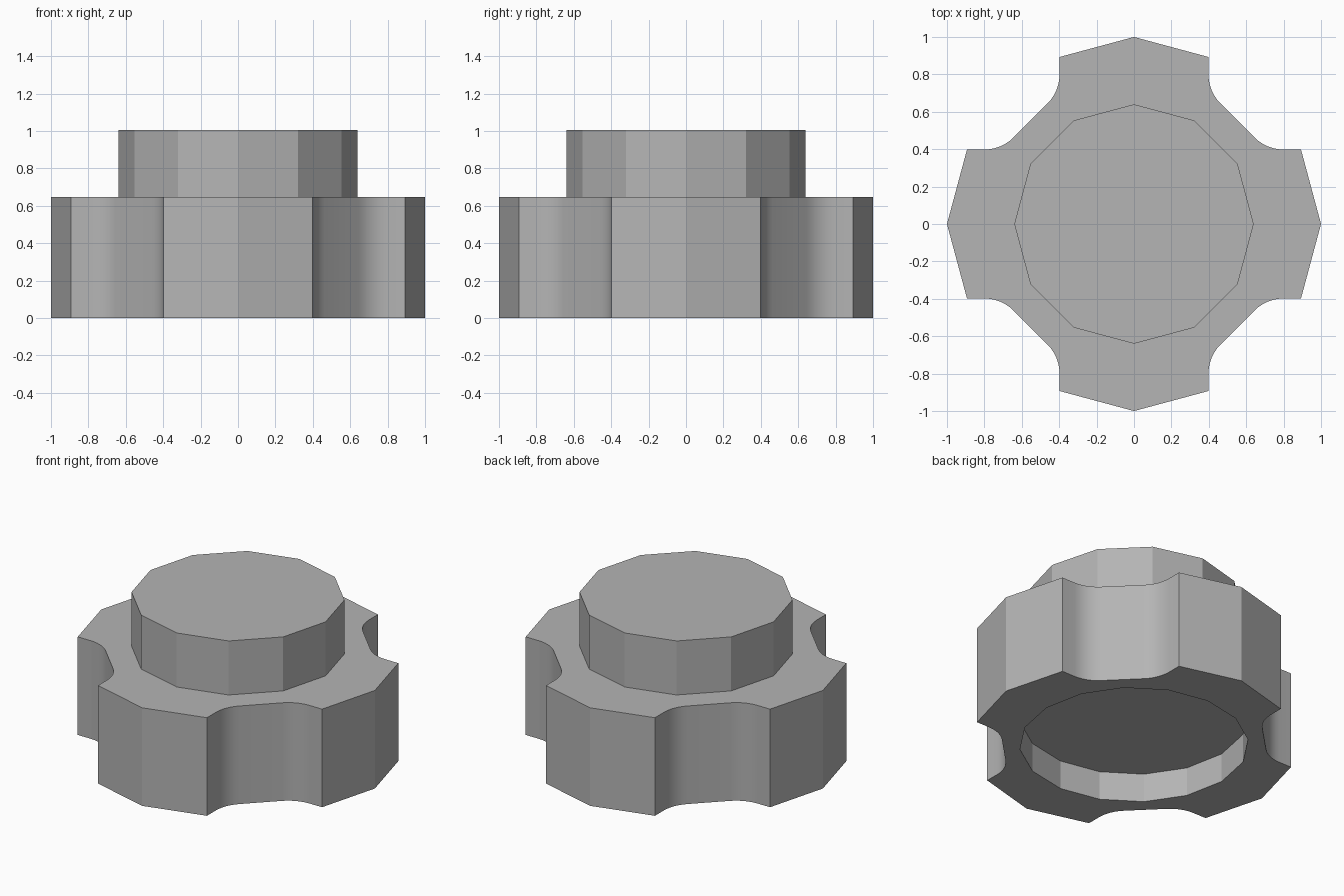
import bpy, bmesh
from math import sin, cos, pi, radians

if "Cube" in bpy.data.objects:
    bpy.data.objects.remove(bpy.data.objects["Cube"])

BODY_TOP, TOP = 0.648, 1.005

grey = bpy.data.materials.new("mid_grey")
grey.diffuse_color = (0.46, 0.46, 0.46, 1)
grey.use_nodes = True
grey.node_tree.nodes["Principled BSDF"].inputs["Base Color"].default_value = grey.diffuse_color


def ring(n, r):
    return [(r * cos(2 * pi * i / n), r * sin(2 * pi * i / n)) for i in range(n)]


def prism(name, outline, z0, z1, smooth=lambda i: False, bottom=True):
    """Extrude a closed outline from z0 to z1."""
    bm = bmesh.new()
    low = [bm.verts.new((x, y, z0)) for x, y in outline]
    high = [bm.verts.new((x, y, z1)) for x, y in outline]
    n = len(outline)
    for i in range(n):
        j = (i + 1) % n
        bm.faces.new((low[i], low[j], high[j], high[i])).smooth = smooth(i)
    bm.faces.new(high)
    if bottom:
        bm.faces.new(low[::-1])
    mesh = bpy.data.meshes.new(name)
    bm.to_mesh(mesh)
    bm.free()
    mesh.materials.append(grey)
    ob = bpy.data.objects.new(name, mesh)
    bpy.context.collection.objects.link(ob)
    return ob


# Quarter outline: lobe tip, lobe corner, then a notch with two rounded ends
W, START, R, STEPS = 0.398, 0.80, 0.22, 6
arc = [(START - R * sin(a), W + R * (1 - cos(a)))
       for a in (radians(45) * k / STEPS for k in range(STEPS + 1))]
corner = (0.893, W)
quarter = [(1.0, 0.0), corner] + arc + [(y, x) for x, y in arc[::-1]] + [corner[::-1]]

# Four-lobed body
outline = []
for c, s in ((1, 0), (0, 1), (-1, 0), (0, -1)):
    outline += [(c * x - s * y, s * x + c * y) for x, y in quarter]
q = len(quarter)
body = prism("lobed_body", outline, 0, BODY_TOP, lambda i: 1 <= i % q <= q - 2)

# Shallow round recess underneath
cutter = prism("recess_cutter", ring(16, 0.685), -0.2, 0.19)
cutter.hide_render = True
cutter.hide_viewport = True
cut = body.modifiers.new("recess", 'BOOLEAN')
cut.operation = 'DIFFERENCE'
cut.solver = 'EXACT'
cut.object = cutter

# Raised twelve-sided knob on top
prism("top_knob", ring(12, 0.64), BODY_TOP, TOP, bottom=False)
